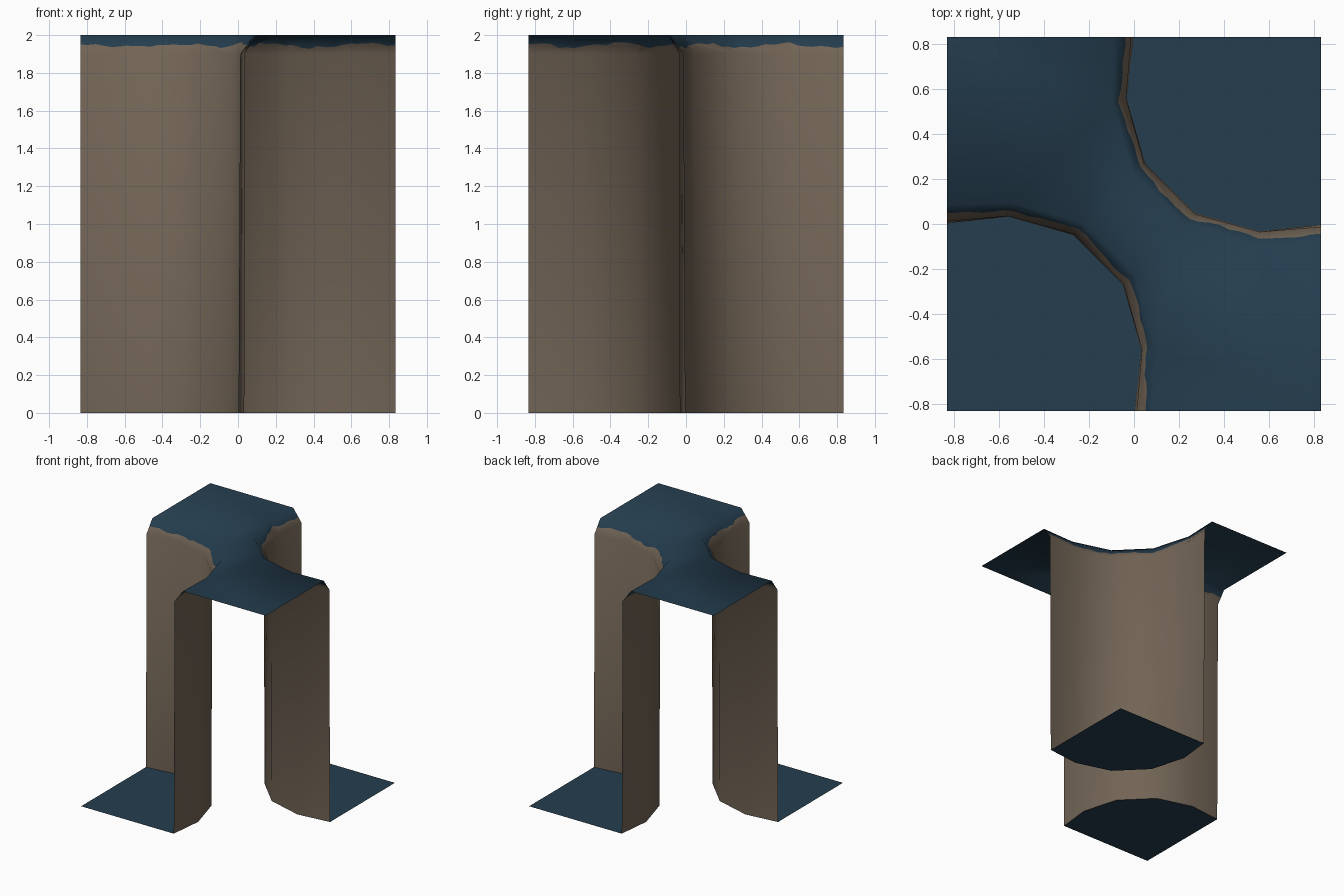
import bpy, bmesh, math, random
from mathutils import Vector

if "Cube" in bpy.data.objects:
    bpy.data.objects.remove(bpy.data.objects["Cube"])

random.seed(4)
H = 0.833          # half width of the tile
BROW, TOP = 1.9, 2.0


def material(name, rgb):
    m = bpy.data.materials.new(name)
    m.diffuse_color = (*rgb, 1)
    m.use_nodes = True
    m.node_tree.nodes["Principled BSDF"].inputs["Base Color"].default_value = m.diffuse_color
    return m


rock = material("brown rock", (0.168, 0.128, 0.092))
ground = material("dark blue ground", (0.018, 0.047, 0.077))

# plan of the south-west cliff: foot, brow and plateau rim
FOOT = [(-H, .003), (-.56, .033), (-.27, -.05), (-.05, -.27), (.033, -.56), (.003, -H)]
BROW_LINE = [(-H, .012), (-.56, .035), (-.27, -.045), (-.045, -.27), (.035, -.56), (.012, -H)]
RIM = [(-H, .085), (-.54, .095), (-.225, .005), (.005, -.225), (.095, -.54), (.085, -H)]


def finish(name, bm, mats, angle=65):
    me = bpy.data.meshes.new(name)
    bm.to_mesh(me)
    bm.free()
    for m in mats:
        me.materials.append(m)
    ob = bpy.data.objects.new(name, me)
    bpy.context.collection.objects.link(ob)
    bpy.ops.object.select_all(action='DESELECT')
    ob.select_set(True)
    bpy.context.view_layer.objects.active = ob
    bpy.ops.object.shade_smooth_by_angle(angle=math.radians(angle))
    return ob


def row(bm, line, z, s):
    # s = -1 turns the line half way round for the opposite cliff
    return [bm.verts.new((s * x, s * y, z)) for x, y in line]


# cliffs and plateau: walls, rounded brow with ragged colour edge, flat top
bm = bmesh.new()
rims = []
SUB = 7
for s in (1, -1):
    foot, brow, rim = row(bm, FOOT, 0, s), row(bm, BROW_LINE, BROW, s), row(bm, RIM, TOP, s)
    n = len(foot)
    rag = []
    for k in range((n - 1) * SUB + 1):
        i = min(k // SUB, n - 2)
        t = k / SUB - i
        f = 0.46 + 0.12 * math.sin(k * 0.55 + s) * 0.8 + random.uniform(-.09, .09)
        low = brow[i].co.lerp(brow[i + 1].co, t)
        high = rim[i].co.lerp(rim[i + 1].co, t)
        rag.append(bm.verts.new(low.lerp(high, f)))
    for i in range(n - 1):
        part = rag[i * SUB:(i + 1) * SUB + 1]
        bm.faces.new([foot[i], foot[i + 1], brow[i + 1], brow[i]])
        bm.faces.new([brow[i], brow[i + 1]] + part[::-1])
        bm.faces.new(part + [rim[i + 1], rim[i]]).material_index = 1
    rims.append(rim)
se = bm.verts.new((H, -H, TOP))
nw = bm.verts.new((-H, H, TOP))
# flat top in three pieces: two lobes and the neck between them
a, b = rims
bm_faces = [
    [a[3], a[4], a[5], se, b[0], b[1], b[2]],
    [b[3], b[4], b[5], nw, a[0], a[1], a[2]],
    [a[2], a[3], b[2], b[3]],
]
for f in bm_faces:
    bm.faces.new(f).material_index = 1
finish("cliffs_and_plateau", bm, [rock, ground])

# low ground at the two open corners
for s, name in ((1, "front_left_floor"), (-1, "back_right_floor")):
    bm = bmesh.new()
    edge = row(bm, FOOT, 0, s)
    corner = bm.verts.new((-s * H, -s * H, 0))
    f = bm.faces.new([corner] + edge[::-1])
    f.normal_update()
    if f.normal.z < 0:
        f.normal_flip()
    finish(name, bm, [ground])
